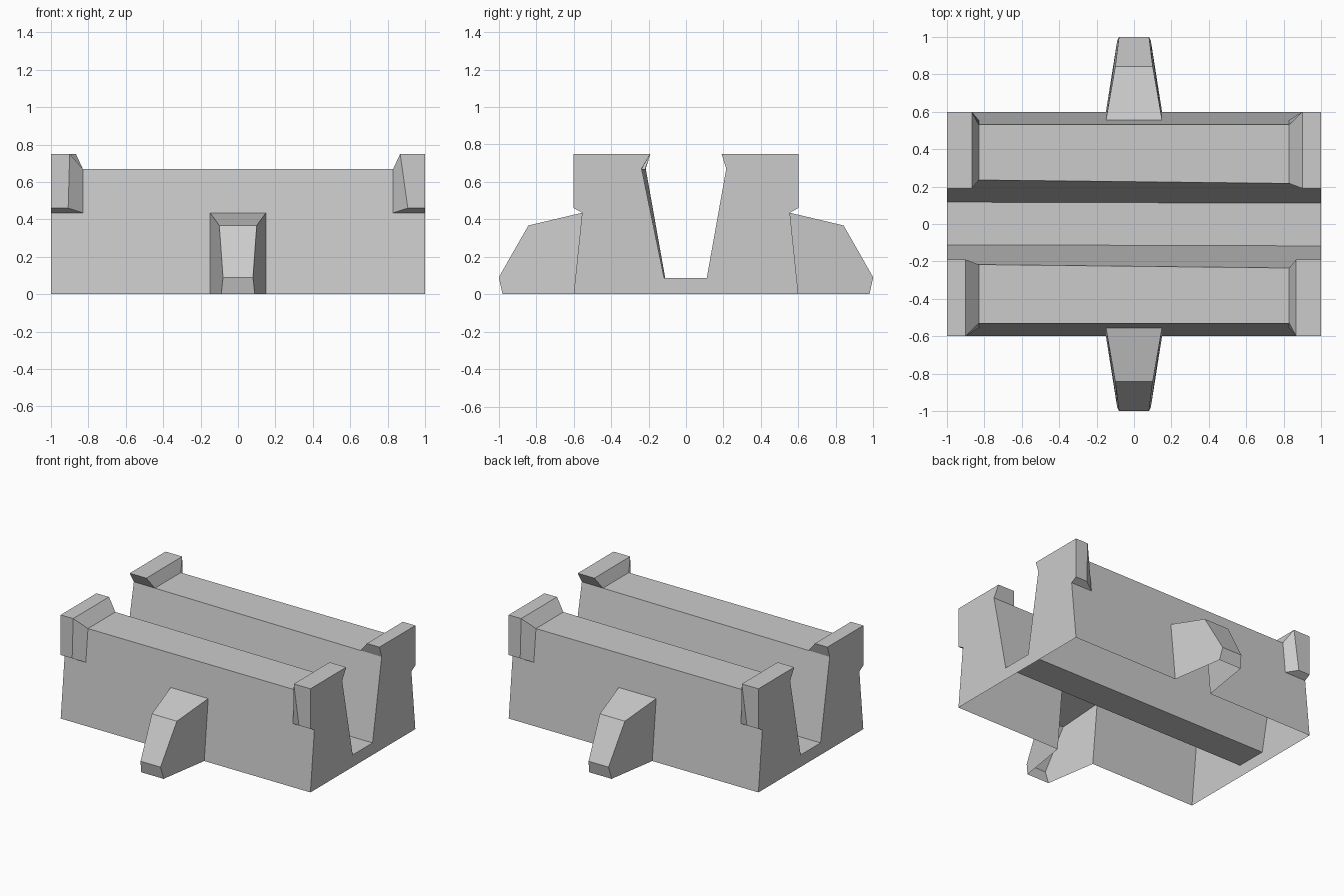
import bpy, bmesh
from math import pi
from mathutils import Matrix

if "Cube" in bpy.data.objects:
    bpy.data.objects.remove(bpy.data.objects["Cube"])


def make(name, polys):
    """Build the front half from polygons, then repeat it turned 180 degrees about z."""
    bm = bmesh.new()
    turn = Matrix.Rotation(pi, 4, 'Z')
    for poly in polys:
        vs = [bm.verts.new(p) for p in poly]
        bm.faces.new(vs)
        bm.faces.new([bm.verts.new(turn @ v.co) for v in vs])
    bmesh.ops.remove_doubles(bm, verts=bm.verts, dist=0.001)
    bmesh.ops.recalc_face_normals(bm, faces=bm.faces)
    me = bpy.data.meshes.new(name)
    bm.to_mesh(me)
    bm.free()
    ob = bpy.data.objects.new(name, me)
    bpy.context.collection.objects.link(ob)
    return ob


DECK, TOP, FLOOR, LEDGE, XD = 0.67, 0.75, 0.087, 0.435, 0.83


def wall(x, z):          # point on the sloping outer wall
    return (x, -0.6 + 0.1034 * z, z)


def rim(x):              # channel upper edge, slightly skewed
    return (x, -0.226 - 0.011 * x, DECK)


def foot(x):             # channel lower edge
    return (x, -0.114 - 0.003 * x, FLOOR)


# Hollow body, open underneath, with openings where the fins join
body = [
    [wall(-1, 0), wall(-.15, 0), wall(-.15, LEDGE), wall(.15, LEDGE),
     wall(.15, 0), wall(1, 0), wall(1, LEDGE), wall(XD, LEDGE),
     wall(XD, DECK), wall(-XD, DECK), wall(-XD, LEDGE), wall(-1, LEDGE)],
    [wall(-XD, DECK), wall(XD, DECK), rim(XD), rim(-XD)],
    [rim(-1), rim(-XD), rim(XD), rim(1), foot(1), foot(-1)],
    [foot(-1), foot(1), (1, 0, FLOOR), (-1, 0, FLOOR)],
]
posts = []
for s, t in ((-1, 0.9), (1, 0.867)):
    # End wall half
    outer = [wall(s, LEDGE), (s, -.6, .46), (s, -.6, TOP), (s, -.19, TOP), rim(s)]
    body.append([(s, 0, 0), wall(s, 0)] + outer + [foot(s), (s, 0, FLOOR)])
    # Corner post: bands between the end profile and its inner profile
    inner = [wall(s * XD, LEDGE), (s * .908, -.6, .46), (s * t, -.6, TOP),
             (s * t, -.19, TOP), rim(s * XD)]
    for i in range(4):
        posts.append([outer[i], inner[i], inner[i + 1], outer[i + 1]])
    corner = wall(s * XD, DECK)
    posts.append([inner[2], inner[3], inner[4], corner])
    posts.append([inner[0], inner[1], inner[2], corner])

# Tapered side fin, open underneath and where it meets the body
prof = [(.15, -.555, LEDGE), (.10, -.842, .367), (.08, -1, .09), (.09, -.98, 0)]
R = [(x, y, z) for x, y, z in prof]
L = [(-x, y, z) for x, y, z in prof]
fins = [[L[i], R[i], R[i + 1], L[i + 1]] for i in range(3)]
fins += [[wall(.15, 0)] + R, [wall(-.15, 0)] + L]

make("body_shell", body)
make("corner_posts", posts)
make("side_fins", fins)
